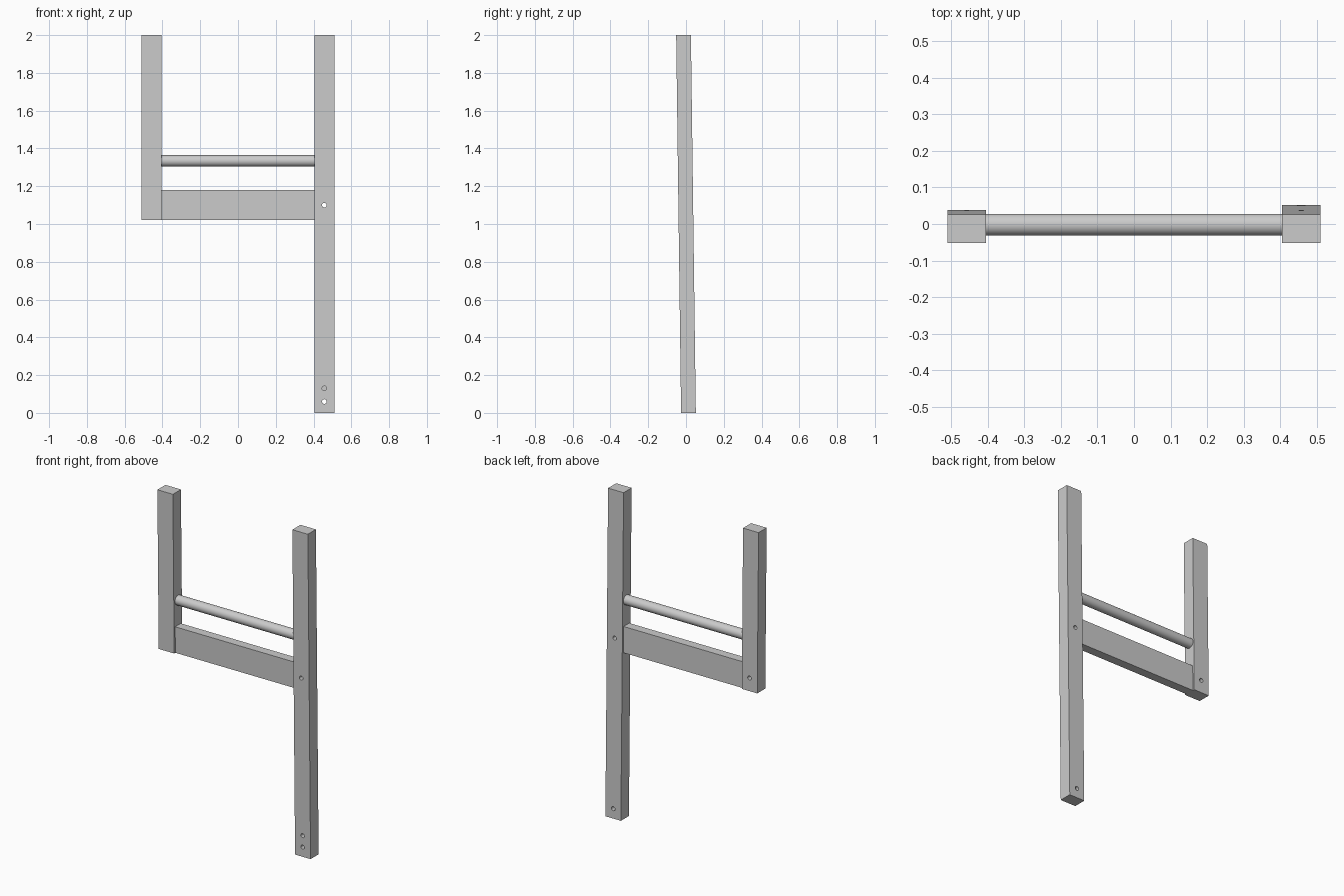
import bpy, bmesh, math
from mathutils import Matrix

if "Cube" in bpy.data.objects:
    bpy.data.objects.remove(bpy.data.objects["Cube"])

LEAN = 0.013      # backward-to-forward lean per unit of height
DEPTH = 0.078


def mid_y(z):
    return LEAN * (1 - z)


def finish(name, bm):
    bmesh.ops.recalc_face_normals(bm, faces=bm.faces)
    mesh = bpy.data.meshes.new(name)
    bm.to_mesh(mesh)
    bm.free()
    ob = bpy.data.objects.new(name, mesh)
    bpy.context.collection.objects.link(ob)
    return ob


def leaning_box(name, x0, x1, depth, z0, z1):
    bm = bmesh.new()
    bmesh.ops.create_cube(bm, size=1)
    for v in bm.verts:
        z = z0 if v.co.z < 0 else z1
        v.co = ((x0 + x1) / 2 + v.co.x * (x1 - x0), mid_y(z) + v.co.y * depth, z)
    return finish(name, bm)


def drill(post, holes):
    # holes: (x, z, y start, y end)
    bm = bmesh.new()
    for x, z, y0, y1 in holes:
        m = Matrix.Translation((x, (y0 + y1) / 2, z)) @ Matrix.Rotation(math.pi / 2, 4, 'X')
        bmesh.ops.create_cone(bm, cap_ends=True, segments=16, radius1=0.0125,
                              radius2=0.0125, depth=y1 - y0, matrix=m)
    cutter = finish(post.name + "_hole_cutter", bm)
    cutter.hide_render = True
    cutter.display_type = 'WIRE'
    mod = post.modifiers.new("holes", 'BOOLEAN')
    mod.operation = 'DIFFERENCE'
    mod.solver = 'EXACT'
    mod.object = cutter


# Long right post: two through holes and one blind hole in the front
long_post = leaning_box("long_post", 0.405, 0.51, DEPTH, 0, 2)
drill(long_post, [(0.457, 1.10, -0.2, 0.2), (0.457, 0.06, -0.2, 0.2),
                  (0.457, 0.13, -0.2, 0.01)])

# Short left post: one blind hole in the back
short_post = leaning_box("short_post", -0.51, -0.405, DEPTH, 1.02, 2)
drill(short_post, [(-0.457, 1.10, 0.0, 0.2)])

# Flat rail between the posts
leaning_box("cross_rail", -0.405, 0.405, 0.055, 1.02, 1.18)

# Round rod above the rail
bm = bmesh.new()
m = Matrix.Translation((0, -0.002, 1.334)) @ Matrix.Rotation(math.pi / 2, 4, 'Y')
bmesh.ops.create_cone(bm, cap_ends=True, segments=24, radius1=0.03, radius2=0.03,
                      depth=0.81, matrix=m)
rod = finish("round_rod", bm)
for p in rod.data.polygons:
    p.use_smooth = len(p.vertices) == 4
